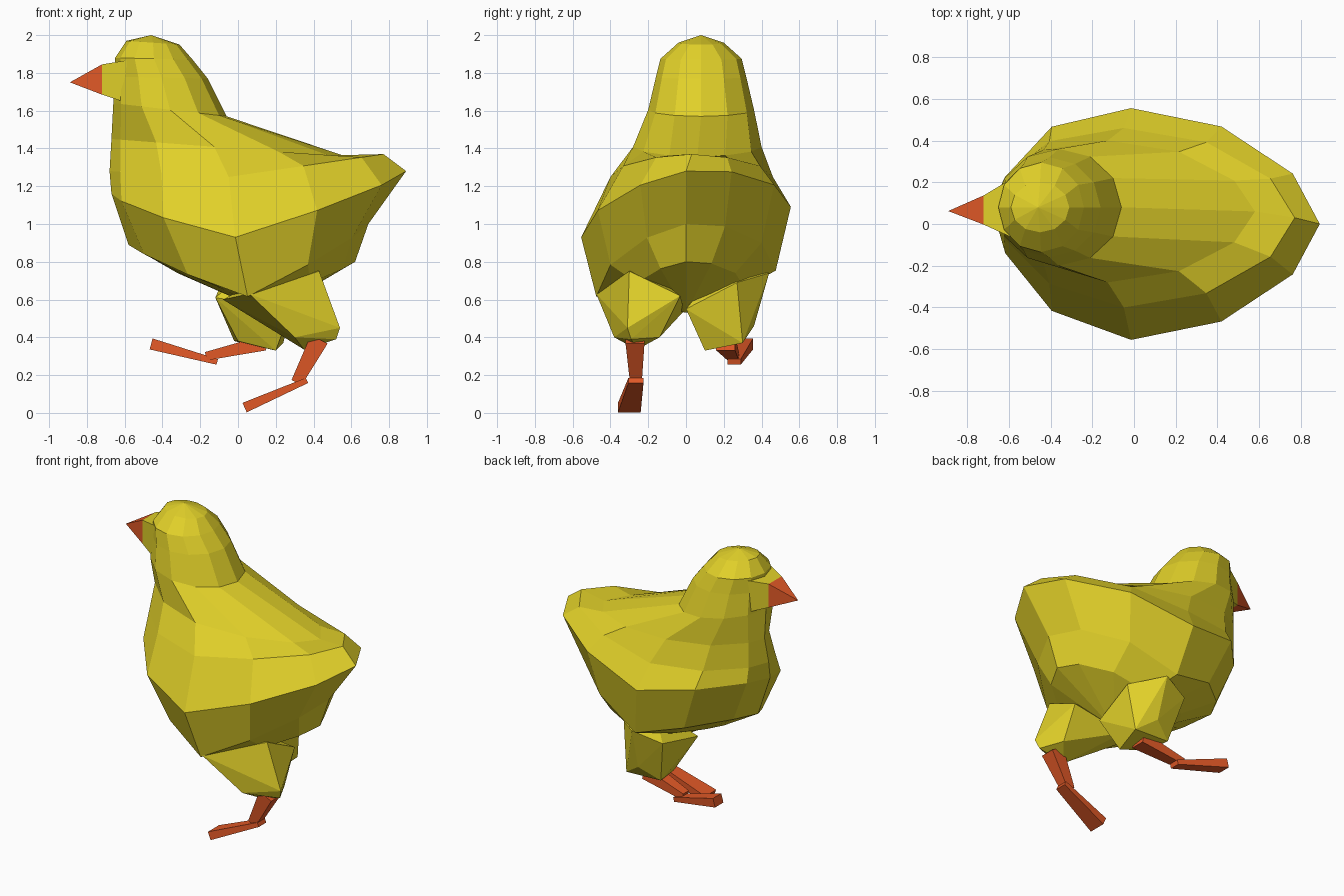
import bpy, bmesh, math
from mathutils import Vector

if "Cube" in bpy.data.objects:
    bpy.data.objects.remove(bpy.data.objects["Cube"])


def material(name, rgb):
    m = bpy.data.materials.new(name)
    m.diffuse_color = (*rgb, 1)
    m.use_nodes = True
    m.node_tree.nodes["Principled BSDF"].inputs["Base Color"].default_value = m.diffuse_color
    return m


YELLOW = material("down_yellow", (0.75, 0.63, 0.022))
ORANGE = material("beak_orange", (0.76, 0.10, 0.02))


def finish(bm, name, mat):
    bmesh.ops.recalc_face_normals(bm, faces=bm.faces)
    me = bpy.data.meshes.new(name)
    bm.to_mesh(me)
    bm.free()
    me.materials.append(mat)
    ob = bpy.data.objects.new(name, me)
    bpy.context.collection.objects.link(ob)
    return ob


def loft(name, rings, mat, start=None, end=None):
    """Skin closed rings; close each end with a point or a flat face."""
    bm = bmesh.new()
    rows = [[bm.verts.new(p) for p in r] for r in rings]
    n = len(rows[0])
    for a, b in zip(rows, rows[1:]):
        for i in range(n):
            j = (i + 1) % n
            bm.faces.new((a[i], a[j], b[j], b[i]))
    for row, tip in ((rows[0], start), (rows[-1], end)):
        if tip is None:
            bm.faces.new(row)
        else:
            v = bm.verts.new(tip)
            for i in range(n):
                bm.faces.new((row[i], row[(i + 1) % n], v))
    return finish(bm, name, mat)


def hull(name, points, mat):
    bm = bmesh.new()
    for p in points:
        bm.verts.new(p)
    res = bmesh.ops.convex_hull(bm, input=bm.verts)
    junk = {v for v in res["geom_interior"] + res["geom_unused"]
            if isinstance(v, bmesh.types.BMVert)}
    bmesh.ops.delete(bm, geom=list(junk), context='VERTS')
    bmesh.ops.dissolve_limit(bm, angle_limit=0.03, verts=bm.verts, edges=bm.edges)
    return finish(bm, name, mat)


def bar(name, a, b, size_a, size_b):
    """Tapered box from a to b; sizes are (width in y, thickness)."""
    a, b = Vector(a), Vector(b)
    side = Vector((0, 1, 0))
    up = (b - a).cross(side).normalized()
    rings = [[p + side * w * s / 2 + up * t * u / 2
              for s, u in ((-1, -1), (1, -1), (1, 1), (-1, 1))]
             for p, (w, t) in ((a, size_a), (b, size_b))]
    return loft(name, rings, ORANGE)


def body_ring(xf, zf, xb, zb, w, yc, sag, tilt, skew, n=12):
    """Tilted oval from a front to a back point; sides sag, skew moves the widest part."""
    pts = []
    peak = 0.5 ** skew
    for i in range(n):
        t = 2 * math.pi * i / n
        c, s = math.cos(t), math.sin(t)
        k = max(0, (c + 1) / 2) ** skew
        taper = 1 if skew == 1 else (1.2 if c > 0 else 1.6)
        y = w * math.copysign(abs(s) ** taper, s)
        lean = 0 if skew == 1 else 0.05 * max(0, -c)   # chest turned to +y
        tent = min(k / peak, (1 - k) / (1 - peak))
        pts.append((xf + (xb - xf) * k, yc + y + lean,
                    zf + (zb - zf) * k + sag * tent + tilt * y))
    return pts


# Head, neck and body: front x/z, back x/z, half width, centre y, sag, tilt, skew
profile = [
    (-0.59, 1.97, -0.31, 1.95, 0.12, 0.08, 0, 0, 1),
    (-0.65, 1.88, -0.24, 1.87, 0.215, 0.08, 0, 0, 1),
    (-0.65, 1.78, -0.16, 1.77, 0.24, 0.08, 0, 0, 1),
    (-0.66, 1.64, -0.06, 1.57, 0.28, 0.08, 0, 0, 1),
    (-0.67, 1.45, 0.58, 1.355, 0.34, 0.06, 0, 0, 1.2),
    (-0.68, 1.28, 0.77, 1.37, 0.43, 0.03, -0.07, 0, 1.2),
    (-0.67, 1.16, 0.89, 1.28, 0.555, 0.0, -0.2, 0.145, 1.25),
    (-0.58, 0.89, 0.69, 1.0, 0.475, 0.0, -0.26, 0.145, 1.01),
    (-0.32, 0.74, 0.62, 0.80, 0.31, 0.0, -0.14, 0.1, 1.01),
]
loft("body", [body_ring(*p) for p in profile], YELLOW,
     (-0.46, 0.08, 2.0), (0.16, 0, 0.53))


# Face and beak share the same four-cornered section
def face_ring(x, y, z, ry, rz):
    return [(x, y + a * ry, z + b * rz) for a, b in ((-1, -1), (1, -1), (1, 1), (-1, 1))]


beak_base = face_ring(-0.72, 0.067, 1.765, 0.07, 0.08)
loft("face", [face_ring(-0.54, 0.08, 1.75, 0.165, 0.125), beak_base], YELLOW)
loft("beak", [beak_base], ORANGE, end=(-0.89, 0.062, 1.75))

# Thighs: near one stretched down and back, far one lifted forward
hull("near_thigh", [
    (0.06, -0.475, 0.63), (0.43, -0.30, 0.75), (-0.08, -0.12, 0.60), (0.45, -0.03, 0.62),
    (0.30, -0.38, 0.40), (0.35, -0.26, 0.335), (0.52, -0.29, 0.39), (0.54, -0.31, 0.45),
    (0.45, -0.14, 0.40), (0.20, -0.20, 0.75), (0.08, -0.01, 0.54)], YELLOW)
hull("far_thigh", [
    (-0.09, 0.38, 0.68), (0.10, 0.44, 0.74), (0.28, 0.27, 0.69), (-0.12, 0.04, 0.61),
    (0.28, 0.0, 0.55), (-0.02, 0.30, 0.38), (0.11, 0.36, 0.46), (0.20, 0.10, 0.33),
    (0.24, 0.30, 0.37), (0.0, 0.13, 0.38), (0.1, 0.2, 0.8)], YELLOW)

# Shanks and feet
bar("near_shank", (0.43, -0.27, 0.39), (0.31, -0.265, 0.16), (0.10, 0.10), (0.06, 0.06))
bar("near_foot", (0.365, -0.265, 0.172), (0.035, -0.30, 0.028), (0.08, 0.03), (0.12, 0.055))
bar("far_shank", (0.14, 0.21, 0.37), (-0.17, 0.25, 0.30), (0.10, 0.08), (0.06, 0.045))
bar("far_foot", (-0.11, 0.255, 0.27), (-0.46, 0.31, 0.365), (0.07, 0.03), (0.09, 0.06))
